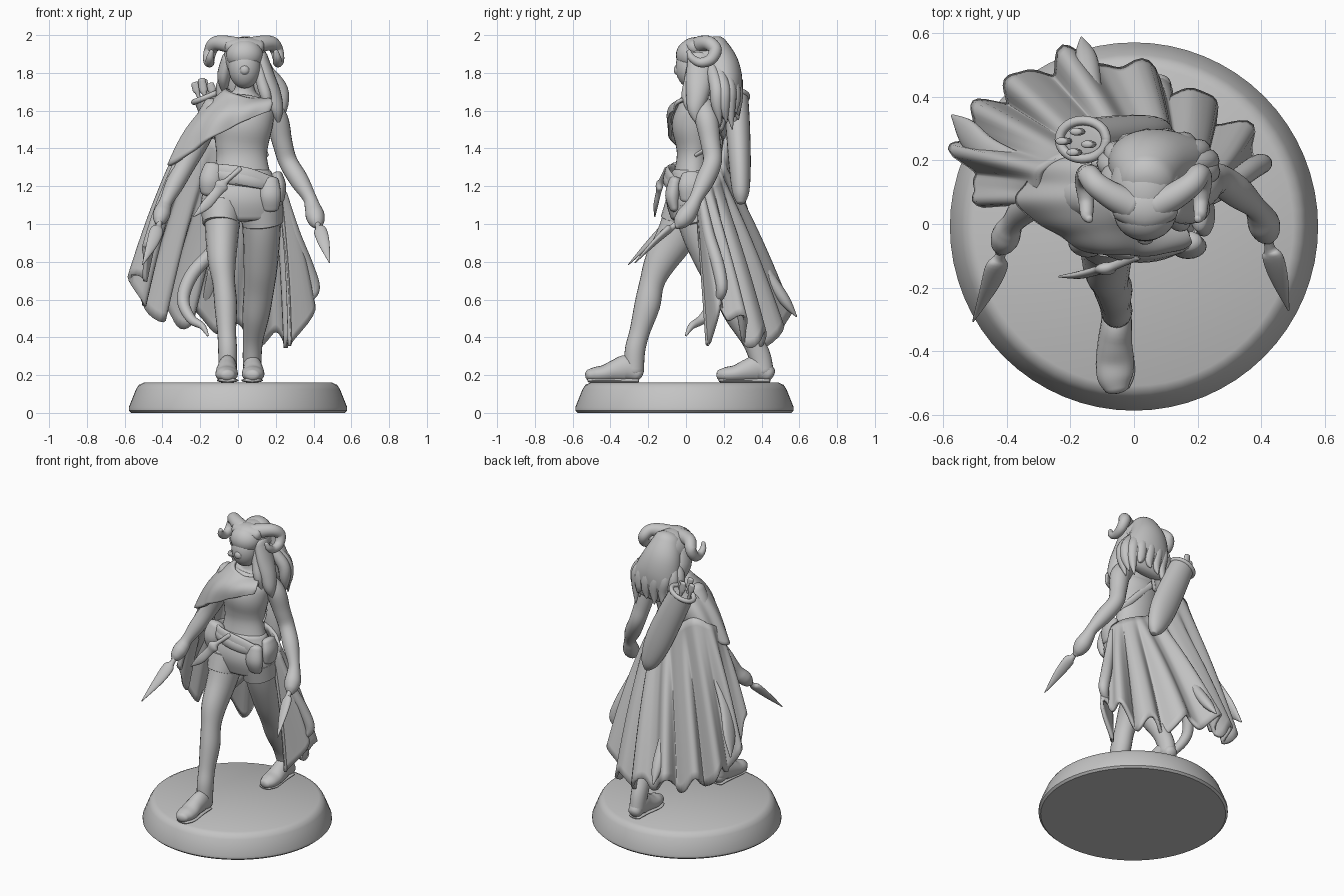
import bpy, bmesh, math, random
from mathutils import Vector

random.seed(4)
GREY = bpy.data.materials.new("plain grey")
GREY.diffuse_color = (0.55, 0.55, 0.55, 1)


def finish(name, bm, angle=60):
    bmesh.ops.recalc_face_normals(bm, faces=bm.faces)
    me = bpy.data.meshes.new(name)
    bm.to_mesh(me)
    bm.free()
    me.polygons.foreach_set("use_smooth", [True] * len(me.polygons))
    me.set_sharp_from_angle(angle=math.radians(angle))
    me.materials.append(GREY)
    ob = bpy.data.objects.new(name, me)
    bpy.context.collection.objects.link(ob)
    return ob


def spline(pts, u):
    """Catmull-Rom through tuples of any length, u in 0..1."""
    n = len(pts) - 1
    i = min(int(u * n), n - 1)
    t = u * n - i
    p = [pts[max(0, min(n, i + k))] for k in (-1, 0, 1, 2)]
    return [0.5 * (2 * b + (c - a) * t + (2 * a - 5 * b + 4 * c - d) * t * t
                   + (3 * b - a - 3 * c + d) * t ** 3) for a, b, c, d in zip(*p)]


def tube(name, pts, ref=(0, 1, 0), seg=20, cap=0.6, sub=5):
    """Loft of ellipses along (x, y, z, width, depth); depth lies along ref."""
    ref = Vector(ref)
    pts = [p if len(p) == 5 else p + (p[3],) for p in pts]
    n = (len(pts) - 1) * sub
    s = [spline(pts, i / n) for i in range(n + 1)]
    c = [Vector(q[:3]) for q in s]
    rings = []
    for i, q in enumerate(s):
        t = (c[min(i + 1, n)] - c[max(i - 1, 0)]).normalized()
        rings.append((c[i], t, max(q[3], .002), max(q[4], .002)))

    def rounded(r, sign):
        p, t, a, b = r
        return [(p + t * sign * cap * min(a, b) * math.sin(g), t, a * math.cos(g), b * math.cos(g))
                for g in (0.5, 1.0, 1.4)]
    rings = rounded(rings[0], -1)[::-1] + rings + rounded(rings[-1], 1)
    bm = bmesh.new()
    loops = []
    for p, t, a, b in rings:
        side = t.cross(ref).normalized()
        up = side.cross(t).normalized()
        loops.append([bm.verts.new(p + side * a * math.cos(g) + up * b * math.sin(g))
                      for g in (2 * math.pi * k / seg for k in range(seg))])
    for l0, l1 in zip(loops, loops[1:]):
        for k in range(seg):
            m = (k + 1) % seg
            bm.faces.new((l0[k], l0[m], l1[m], l1[k]))
    bm.faces.new(loops[0])
    bm.faces.new(loops[-1])
    return finish(name, bm)


def cloth(name, top, hem, folds, amp, bulge=0, ragged=0, nu=120, nv=20):
    """Draped sheet between two curves with folds that deepen to the hem."""
    bm = bmesh.new()
    grid = []
    for i in range(nu + 1):
        u = i / nu
        a, b = Vector(spline(top, u)), Vector(spline(hem, u))
        wave = math.sin(2 * math.pi * folds * u) + 0.4 * math.sin(2 * math.pi * folds * 1.7 * u + 1)
        b.z += ragged * math.sin(2 * math.pi * folds * u + 0.6)
        col = []
        for j in range(nv + 1):
            v = j / nv
            p = a.lerp(b, v)
            out = Vector((p.x, p.y - 0.06, 0)).normalized()
            p += out * (amp * wave * v ** 0.8 + bulge * math.sin(math.pi * v))
            p.z += bulge * 0.6 * math.sin(math.pi * v)
            col.append(bm.verts.new(p))
        grid.append(col)
    for g, h in zip(grid, grid[1:]):
        for j in range(nv):
            bm.faces.new((g[j], h[j], h[j + 1], g[j + 1]))
    ob = finish(name, bm, 80)
    mod = ob.modifiers.new("thickness", "SOLIDIFY")
    mod.thickness, mod.offset = 0.02, 0
    return ob


def ball(name, loc, size):
    bm = bmesh.new()
    bmesh.ops.create_uvsphere(bm, u_segments=28, v_segments=18, radius=1)
    for v in bm.verts:
        v.co = Vector([c * s + l for c, s, l in zip(v.co, size, loc)])
    return finish(name, bm)


# round display base, lathed
bm = bmesh.new()
profile = [(.565, 0), (.578, .012), (.578, .03), (.54, .125), (.525, .148), (.50, .16)]
loops = [[bm.verts.new((r * math.cos(2 * math.pi * k / 64), r * math.sin(2 * math.pi * k / 64) - .008, z))
          for k in range(64)] for r, z in profile]
for l0, l1 in zip(loops, loops[1:]):
    for k in range(64):
        bm.faces.new((l0[k], l0[(k + 1) % 64], l1[(k + 1) % 64], l1[k]))
bm.faces.new(loops[0])
bm.faces.new(loops[-1])
finish("base", bm, 35)

# legs and boots
tube("front_leg", [(-.08, .02, 1.1, .10, .12), (-.085, -.05, .94, .088, .105), (-.085, -.135, .8, .074, .085),
                   (-.075, -.18, .69, .06, .066), (-.065, -.205, .57, .06, .068), (-.06, -.245, .43, .05, .054),
                   (-.055, -.27, .33, .05, .054), (-.055, -.275, .22, .048, .052)])
tube("back_leg", [(.12, .05, 1.1, .11, .12), (.125, .09, .95, .1, .11), (.12, .15, .78, .09, .09),
                  (.11, .21, .65, .08, .075), (.095, .28, .52, .072, .075), (.08, .35, .39, .054, .058),
                  (.075, .39, .3, .05, .058), (.075, .41, .22, .048, .054)])
for name, x, y, dx in (("front_boot", -.055, -.26, -.005), ("back_boot", .075, .435, .005)):
    tube(name, [(x, y + .005, .205, .042, .042), (x, y - .05, .235, .049, .07), (x + dx, y - .11, .224, .054, .06),
                (x + dx, y - .17, .208, .06, .046), (x + dx, y - .22, .203, .056, .04),
                (x, y - .255, .2, .04, .03)], ref=(0, 0, 1))
    tube(name + "_sole", [(x, y + .005, .172, .04, .012), (x, y - .08, .172, .044, .012),
                          (x, y - .2, .172, .058, .012), (x, y - .255, .174, .04, .012)], ref=(0, 0, 1))

# shorts, torso and neck
tube("shorts", [(.02, .02, 1.03, .20, .10), (.02, .02, 1.12, .215, .125), (.02, .03, 1.2, .195, .12),
                (.02, .03, 1.28, .155, .105)], seg=32, cap=.2)
tube("right_shorts_leg", [(-.09, -.025, 1.0, .098, .115), (-.085, .01, 1.1, .115, .12)], cap=.1)
tube("left_shorts_leg", [(.13, .06, 1.0, .108, .118), (.12, .04, 1.1, .12, .12)], cap=.1)
tube("torso", [(.02, .03, 1.22, .165, .105), (.02, .04, 1.34, .135, .09), (.02, .045, 1.42, .14, .10),
               (.025, .045, 1.52, .158, .12), (.025, .06, 1.6, .165, .105), (.03, .09, 1.66, .125, .08),
               (.035, .09, 1.71, .055, .055), (.035, .08, 1.8, .05, .05)], seg=32)

# belt, pouches and hip dagger
tube("belt", [(.02 + .185 * math.cos(a), .02 + .13 * math.sin(a), 1.235 - .035 * math.cos(a), .012, .03)
              for a in (math.pi * k / 8 for k in range(17))], ref=(0, 0, 1), seg=10, sub=3)
tube("belt_drape", [(-.16, -.03, 1.29, .015, .03), (-.06, -.085, 1.265, .018, .05),
                    (.06, -.095, 1.245, .018, .05), (.19, -.06, 1.21, .016, .035)], ref=(0, 0, 1))
tube("right_pouch", [(-.15, -.05, 1.17, .05, .04), (-.145, -.055, 1.23, .062, .05),
                     (-.125, -.045, 1.3, .055, .04)])
tube("left_pouch", [(.17, -.06, 1.08, .045, .025), (.17, -.07, 1.15, .058, .04), (.165, -.055, 1.23, .05, .035)])
tube("hip_pouch", [(.215, .03, 1.13, .03, .06), (.22, .03, 1.2, .035, .07), (.205, .03, 1.26, .03, .055)])
tube("hip_dagger", [(.01, -.10, 1.29, .015), (-.06, -.13, 1.23, .014), (-.085, -.14, 1.205, .036, .02),
                    (-.11, -.145, 1.17, .026, .014), (-.17, -.16, 1.1, .026, .012), (-.235, -.165, 1.04, .003)])

# arms flowing into hands, and hand blades
tube("left_arm", [(.15, .09, 1.62, .06), (.205, .11, 1.55, .062), (.235, .13, 1.43, .053), (.265, .14, 1.33, .05),
                  (.325, .10, 1.23, .05), (.378, .055, 1.14, .036), (.395, .03, 1.09, .042), (.408, 0, 1.045, .05),
                  (.417, -.03, 1.01, .04), (.422, -.05, .99, .02)])
tube("left_blade", [(.41, .02, 1.06, .015), (.425, -.07, .985, .016), (.435, -.10, .965, .034, .02),
                    (.455, -.17, .9, .03, .014), (.485, -.27, .795, .003)])
tube("right_arm", [(-.12, .08, 1.62, .065), (-.17, .09, 1.53, .065), (-.22, .10, 1.42, .058), (-.28, .09, 1.31, .052),
                   (-.34, .05, 1.2, .048), (-.38, .005, 1.12, .035), (-.395, -.02, 1.08, .042),
                   (-.405, -.045, 1.05, .045), (-.415, -.07, 1.02, .034), (-.42, -.085, 1.005, .018)])
tube("right_blade", [(-.40, -.04, 1.06, .015), (-.42, -.10, .99, .016), (-.43, -.13, .965, .036, .02),
                     (-.455, -.2, .895, .03, .014), (-.505, -.305, .785, .003)])

# head, brow and swept hair crown
ball("face", (.035, .03, 1.83), (.086, .085, .112))
ball("brow", (.035, .035, 1.895), (.098, .088, .085))
tube("muzzle", [(.035, .02, 1.815, .06, .06), (.035, -.03, 1.815, .045, .045), (.035, -.05, 1.815, .025, .025)],
     ref=(0, 0, 1))
ball("hair_cap", (.038, .11, 1.875), (.115, .145, .115))
tube("crown", [(-.045, .06, 1.935, .05, .04), (.035, .055, 1.945, .075, .045), (.115, .06, 1.935, .05, .04)],
     ref=(0, 0, 1))

# curled horns, mirrored about the head centre
for name, s in (("right_horn", -1), ("left_horn", 1)):
    tube(name, [(.03 + s * x, y, z, r) for x, y, z, r in (
        (.04, .06, 1.94, .05), (.10, .09, 1.955, .043), (.15, .125, 1.955, .038), (.175, .155, 1.92, .035),
        (.185, .13, 1.87, .03), (.18, .075, 1.855, .025), (.178, .03, 1.88, .02), (.17, .015, 1.915, .012))],
        ref=(.6, 0, .8))

# long hair mass with ragged locks
tube("hair_back", [(.04, .13, 1.93, .09, .09), (.045, .18, 1.84, .125, .10), (.065, .20, 1.74, .15, .10),
                   (.09, .215, 1.65, .155, .075), (.10, .225, 1.58, .13, .04)], seg=28)
tube("hair_side", [(.12, .07, 1.89, .035, .06), (.15, .07, 1.78, .045, .07), (.18, .06, 1.68, .05, .06),
                   (.205, .05, 1.6, .035, .04), (.215, .06, 1.53, .004)])
tube("hair_front_lock", [(.11, .03, 1.86, .02), (.125, .02, 1.76, .03), (.15, .005, 1.67, .028), (.17, .02, 1.58, .004)])
tube("right_hair", [(-.05, .1, 1.88, .035, .06), (-.075, .13, 1.78, .035, .06), (-.07, .16, 1.69, .01)])
for i in range(9):
    a = math.pi * (-.05 + 1.0 * i / 8)
    x, y = .085 + .15 * math.cos(a), .18 + .085 * math.sin(a)
    z = 1.53 + random.uniform(-.035, .07)
    tube("hair_lock", [(.045 + .07 * math.cos(a), .14 + .07 * math.sin(a), 1.85, .03),
                       (x - .015, y - .005, 1.73, .038), (x, y, 1.63, .033),
                       (x + random.uniform(-.02, .02), y + .015, z, .003)], seg=12)

# shoulder mantle and long cloak
cloth("mantle",
      [(.13, .02, 1.66), (.06, -.01, 1.66), (-.03, .01, 1.69), (-.06, .08, 1.71), (-.02, .15, 1.7), (.1, .17, 1.67)],
      [(.16, -.06, 1.6), (-.02, -.095, 1.52), (-.24, -.03, 1.39), (-.355, .08, 1.31), (-.27, .19, 1.4), (.0, .19, 1.5)],
      4, .010, bulge=.033)
cloth("cloak",
      [(-.29, .07, 1.40), (-.29, .16, 1.46), (-.2, .21, 1.5), (-.07, .2, 1.4), (.04, .18, 1.3), (.13, .17, 1.26),
       (.2, .13, 1.23), (.235, .08, 1.2), (.22, .05, 1.18)],
      [(-.46, .06, .84), (-.535, .21, .68), (-.48, .35, .56), (-.34, .46, .50), (-.15, .52, .48), (.1, .44, .39),
       (.28, .34, .40), (.385, .2, .55), (.28, .11, .36)],
      9, .032, ragged=.05, bulge=.012)
tube("cloak_point", [(-.13, .42, .75, .03), (-.15, .52, .6, .035, .03), (-.165, .585, .51, .004)])
tube("cloak_edge", [(-.33, .16, 1.2, .02, .05), (-.45, .22, .98, .025, .05), (-.52, .28, .82, .022, .05),
                    (-.57, .34, .71, .005)])
tube("cloak_left_fold", [(.24, .08, 1.16, .02), (.3, .12, .95, .03), (.365, .17, .78, .034),
                         (.40, .19, .66, .034, .03), (.37, .17, .6, .02)])

# quiver with arrows and strap
tube("quiver", [(.085, .29, 1.11, .02), (.065, .29, 1.17, .06, .045), (.01, .285, 1.31, .088, .058),
                (-.08, .275, 1.51, .088, .064), (-.155, .265, 1.67, .08, .065)], seg=24, cap=.1)
tube("quiver_rim", [(-.16 + .074 * math.cos(a), .265 + .06 * math.sin(a), 1.675 + .03 * math.cos(a), .015)
                    for a in (math.pi * k / 6 for k in range(13))], ref=(0, 0, 1), seg=10, sub=3)
for dx, dy, h in ((-.045, 0, 1.745), (0, .03, 1.76), (.035, -.01, 1.74), (-.01, -.035, 1.765)):
    x, y = -.165 + dx, .26 + dy
    tube("arrow", [(x + .02, y, 1.6, .01), (x, y, 1.68, .01), (x - .008, y, 1.71, .022, .012),
                   (x - .018, y, h, .02, .012)], seg=10)
tube("strap", [(-.12, .19, 1.64, .02, .012), (0, .165, 1.54, .02, .01), (.11, .125, 1.42, .02, .01),
               (.145, .05, 1.36, .02, .01)])

# tail curling below the cloak
tube("tail", [(-.02, .2, 1.0, .035), (-.13, .22, .86, .035), (-.245, .2, .73, .036), (-.29, .16, .6, .033),
              (-.25, .09, .5, .026), (-.19, .03, .46, .018), (-.16, 0, .41, .006)])
